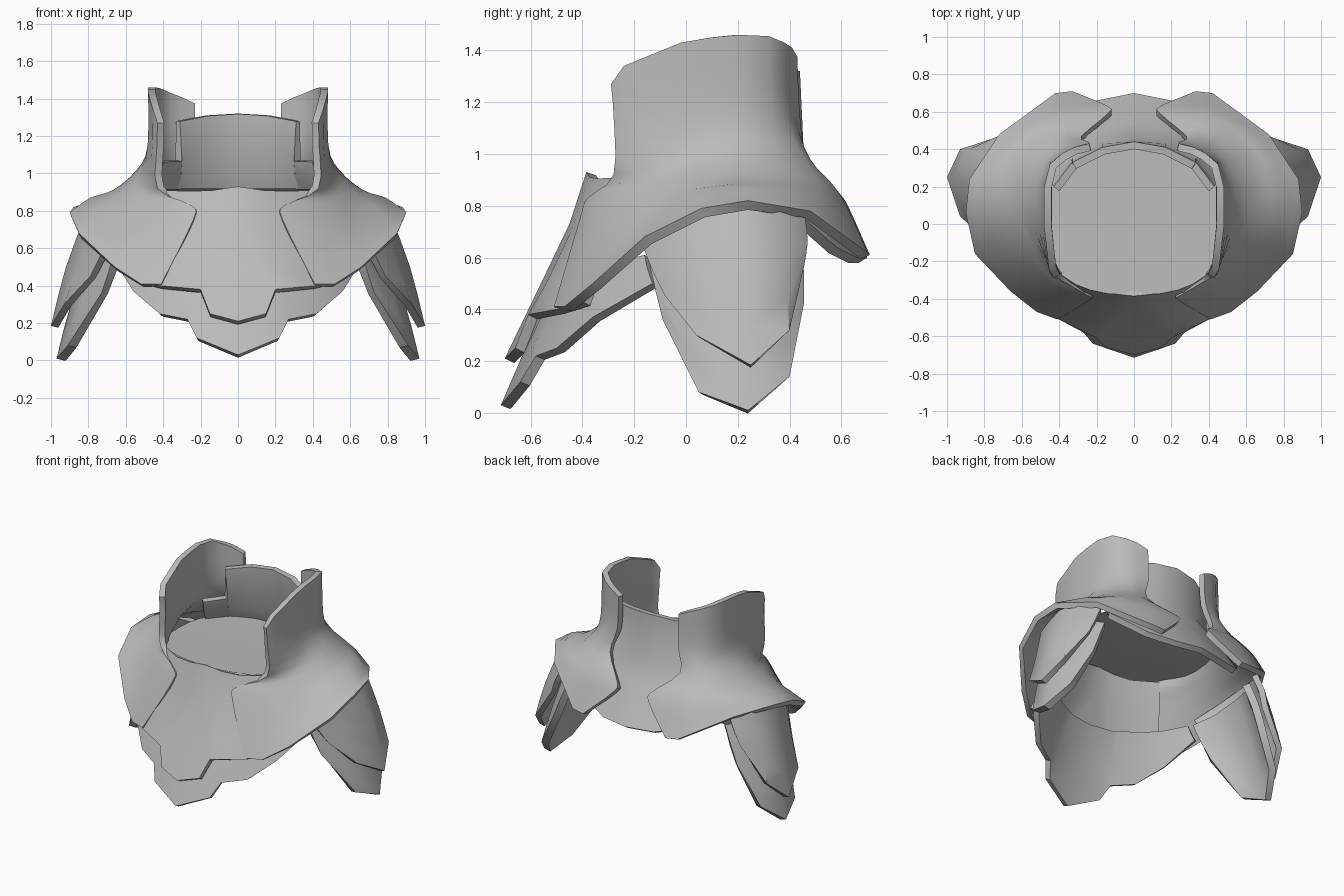
import bpy, bmesh, math
from mathutils import Vector

cube = bpy.data.objects.get("Cube")
if cube:
    bpy.data.objects.remove(cube, do_unlink=True)

# One plain metal colour
steel = bpy.data.materials.new("grey_steel")
steel.use_nodes = True
GREY = (0.5, 0.5, 0.5, 1)
steel.diffuse_color = GREY
steel.node_tree.nodes["Principled BSDF"].inputs["Base Color"].default_value = GREY


def spline(points, steps):
    """Smooth curve through the points, with the ends kept."""
    if steps == 1:
        return points
    padded = [points[0] * 2 - points[1]] + points + [points[-1] * 2 - points[-2]]
    out = []
    for a, b, c, d in zip(padded, padded[1:], padded[2:], padded[3:]):
        for i in range(steps):
            t = i / steps
            out.append(b + (c - a) * (t / 2) + (a * 2 - b * 5 + c * 4 - d) * (t * t / 2)
                       + (b * 3 - a - c * 3 + d) * (t ** 3 / 2))
    return out + [points[-1]]


def finish(obj):
    obj.data.materials.append(steel)
    bpy.ops.object.select_all(action='DESELECT')
    obj.select_set(True)
    bpy.context.view_layer.objects.active = obj
    bpy.ops.object.convert(target='MESH')
    bpy.ops.object.shade_smooth_by_angle(angle=math.radians(40))


def plate(name, columns, thickness=0.04, down=1):
    """Mirrored armour plate lofted over columns that run top to bottom."""
    cols = [spline([Vector(p) for p in col], down) for col in columns]
    bm = bmesh.new()
    grid = [[bm.verts.new(p) for p in col] for col in cols]
    for left, right in zip(grid, grid[1:]):
        for i in range(len(left) - 1):
            bm.faces.new((left[i], left[i + 1], right[i + 1], right[i]))
    bm.normal_update()
    # Turn faces away from the body so thickness grows inward
    body = Vector((0, 0.05, 0.4))
    if sum(f.normal.dot(f.calc_center_median() - body) for f in bm.faces) < 0:
        bmesh.ops.reverse_faces(bm, faces=bm.faces[:])
    mesh = bpy.data.meshes.new(name)
    bm.to_mesh(mesh)
    bm.free()
    obj = bpy.data.objects.new(name, mesh)
    bpy.context.collection.objects.link(obj)
    mirror = obj.modifiers.new("mirror", 'MIRROR')
    mirror.use_clip = True
    solid = obj.modifiers.new("thickness", 'SOLIDIFY')
    solid.thickness = thickness
    solid.offset = -1
    finish(obj)


# Tall side collars flaring out over the shoulders, front edge to back edge
collar = [
    [(.43, -.29, 1.27), (.43, -.28, .92), (.25, -.38, .83), (.24, -.41, .75), (.41, -.51, .41)],
    [(.455, -.24, 1.34), (.47, -.19, .93), (.43, -.3, .84), (.46, -.37, .7), (.52, -.47, .41)],
    [(.48, -.02, 1.43), (.52, -.06, .95), (.56, -.14, .85), (.6, -.24, .7), (.66, -.36, .5)],
    [(.48, .1, 1.45), (.54, .06, .99), (.65, .02, .89), (.75, -.06, .8), (.85, -.16, .68)],
    [(.48, .2, 1.46), (.54, .2, 1.02), (.67, .2, .91), (.79, .16, .87), (.9, .06, .79)],
    [(.45, .32, 1.455), (.5, .34, 1.02), (.61, .37, .91), (.72, .35, .87), (.88, .24, .82)],
    [(.38, .38, 1.43), (.42, .45, 1), (.5, .5, .91), (.58, .52, .85), (.72, .48, .78)],
    [(.32, .41, 1.41), (.36, .48, .98), (.35, .56, .89), (.37, .62, .8), (.42, .7, .62)],
    [(.24, .43, 1.375), (.28, .47, .98), (.14, .59, .85), (.14, .63, .79), (.33, .71, .61)],
]
for col in collar:
    x, y, z = col[0]
    col.insert(1, (x + .003, y + .01, 1.15))
plate("side_collars", collar, down=3)

# Back collar with a stepped end
plate("back_collar", [
    [(0, .44, 1.32), (0, .455, 1), (0, .54, .85), (0, .7, .6)],
    [(.17, .41, 1.31), (.17, .43, 1), (.19, .51, .85), (.2, .66, .6)],
    [(.33, .33, 1.28), (.33, .35, 1), (.36, .45, .85), (.38, .58, .64)],
    [(.335, .325, 1.07), (.335, .345, 1), (.37, .44, .85), (.4, .57, .65)],
    [(.43, .2, 1.07), (.44, .22, 1), (.47, .3, .88), (.55, .4, .8)],
])

# Two overlapping chest plates with pointed, stepped lower edges
plate("upper_chest_plate", [
    [(0, -.385, .93), (0, -.45, .73), (0, -.57, .48), (0, -.7, .21)],
    [(.1, -.375, .915), (.12, -.44, .71), (.14, -.56, .46), (.15, -.66, .25)],
    [(.13, -.37, .91), (.16, -.43, .7), (.18, -.54, .5), (.2, -.61, .38)],
    [(.25, -.345, .905), (.3, -.4, .7), (.36, -.46, .55), (.42, -.5, .4)],
    [(.42, -.25, .91), (.46, -.3, .72), (.5, -.35, .58), (.55, -.4, .43)],
])
plate("lower_chest_plate", [
    [(0, -.49, .55), (0, -.62, .25), (0, -.715, .03)],
    [(.18, -.46, .55), (.2, -.57, .3), (.22, -.64, .12)],
    [(.22, -.45, .56), (.25, -.52, .38), (.27, -.58, .22)],
    [(.36, -.38, .57), (.39, -.44, .42), (.42, -.5, .25)],
    [(.48, -.28, .58), (.52, -.32, .48), (.56, -.36, .37)],
    [(.6, -.16, .61), (.62, -.15, .56), (.64, -.13, .5)],
])

# Two overlapping hanging plates on each shoulder, wrapped in at the back
plate("upper_shoulder_plates", [
    [(.68, -.18, .68), (.74, -.13, .55), (.79, -.08, .45)],
    [(.77, -.03, .77), (.85, .01, .52), (.93, .04, .3)],
    [(.8, .2, .82), (.92, .23, .5), (1, .25, .185)],
    [(.77, .36, .81), (.87, .38, .55), (.93, .4, .32)],
    [(.67, .46, .76), (.72, .47, .66), (.76, .455, .56)],
], down=2)
plate("lower_shoulder_plates", [
    [(.65, -.15, .62), (.69, -.12, .48), (.73, -.09, .36)],
    [(.72, 0, .66), (.83, .01, .35), (.91, .05, .08)],
    [(.74, .22, .7), (.88, .22, .35), (.97, .24, .01)],
    [(.71, .36, .7), (.81, .38, .4), (.88, .4, .14)],
    [(.62, .44, .68), (.68, .455, .55), (.73, .455, .42)],
], thickness=.05, down=2)

# Shallow squarish cap closing the neck opening
bm = bmesh.new()
bmesh.ops.create_circle(bm, cap_ends=True, cap_tris=True, segments=32, radius=1)
for v in bm.verts:
    x, y = (math.copysign(abs(c) ** .8, c) for c in v.co.xy)
    v.co = (.5 * x, .035 + .415 * y, .905 + .015 * max(0, -y))
mesh = bpy.data.meshes.new("neck_cap")
bm.to_mesh(mesh)
bm.free()
cap = bpy.data.objects.new("neck_cap", mesh)
bpy.context.collection.objects.link(cap)
finish(cap)
